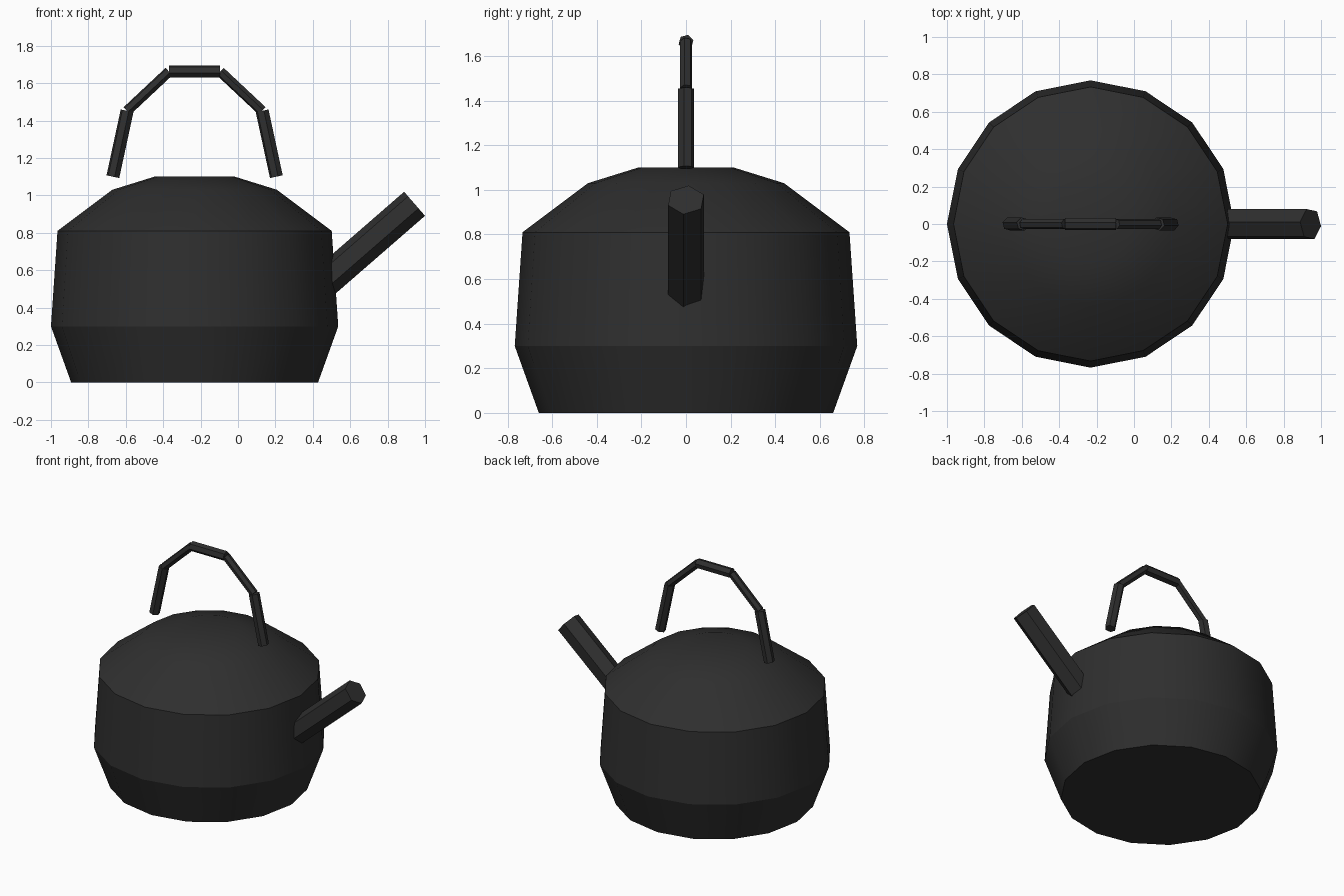
import bpy, bmesh, math
from mathutils import Vector

if "Cube" in bpy.data.objects:
    bpy.data.objects.remove(bpy.data.objects["Cube"])

CX = -0.232  # body axis

mat = bpy.data.materials.new("dark_iron")
mat.diffuse_color = (0.028, 0.028, 0.028, 1)
mat.use_nodes = True
mat.node_tree.nodes["Principled BSDF"].inputs["Base Color"].default_value = mat.diffuse_color


def make_object(name, rings):
    """Skin a stack of equal-length vertex rings and cap both ends."""
    bm = bmesh.new()
    loops = [[bm.verts.new(p) for p in ring] for ring in rings]
    n = len(loops[0])
    for a, b in zip(loops, loops[1:]):
        for i in range(n):
            j = (i + 1) % n
            bm.faces.new((a[i], a[j], b[j], b[i]))
    bm.faces.new(loops[0][::-1])
    bm.faces.new(loops[-1])
    bmesh.ops.recalc_face_normals(bm, faces=bm.faces)
    mesh = bpy.data.meshes.new(name)
    bm.to_mesh(mesh)
    bm.free()
    mesh.materials.append(mat)
    obj = bpy.data.objects.new(name, mesh)
    bpy.context.collection.objects.link(obj)
    return obj


def hex_bar(name, start, end, radius, turn):
    """Hexagonal rod in the xz plane, square-cut at both ends."""
    p, q = Vector((start[0], 0, start[1])), Vector((end[0], 0, end[1]))
    u = Vector((0, 1, 0))
    v = (q - p).normalized().cross(u)
    angles = [math.radians(turn + 60 * k) for k in range(6)]
    offsets = [radius * (math.cos(a) * u + math.sin(a) * v) for a in angles]
    return make_object(name, [[c + o for o in offsets] for c in (p, q)])


# Kettle body: 16-sided lathe of (radius, height)
profile = [(0.66, 0), (0.768, 0.30), (0.733, 0.81), (0.44, 1.03), (0.215, 1.10)]
body = make_object("kettle_body", [
    [(CX + r * math.cos(k * math.tau / 16), r * math.sin(k * math.tau / 16), z)
     for k in range(16)] for r, z in profile])
bpy.context.view_layer.objects.active = body
body.select_set(True)
bpy.ops.object.shade_smooth_by_angle(angle=math.radians(23))

# Spout
tip, tilt, length = (0.944, 0.955), math.radians(41), 0.66
base = (tip[0] - length * math.cos(tilt), tip[1] - length * math.sin(tilt))
hex_bar("spout", base, tip, 0.086, 22)

# Handle: mirrored legs and shoulders joined by a grip
for side, s in (("left", -1), ("right", 1)):
    hex_bar(f"handle_leg_{side}", (CX + s * 0.437, 1.10), (CX + s * 0.361, 1.452), 0.036, 15)
    hex_bar(f"handle_shoulder_{side}", (CX + s * 0.361, 1.452), (CX + s * 0.137, 1.662), 0.028, 15)
hex_bar("handle_grip", (CX - 0.137, 1.662), (CX + 0.137, 1.662), 0.034, 15)
